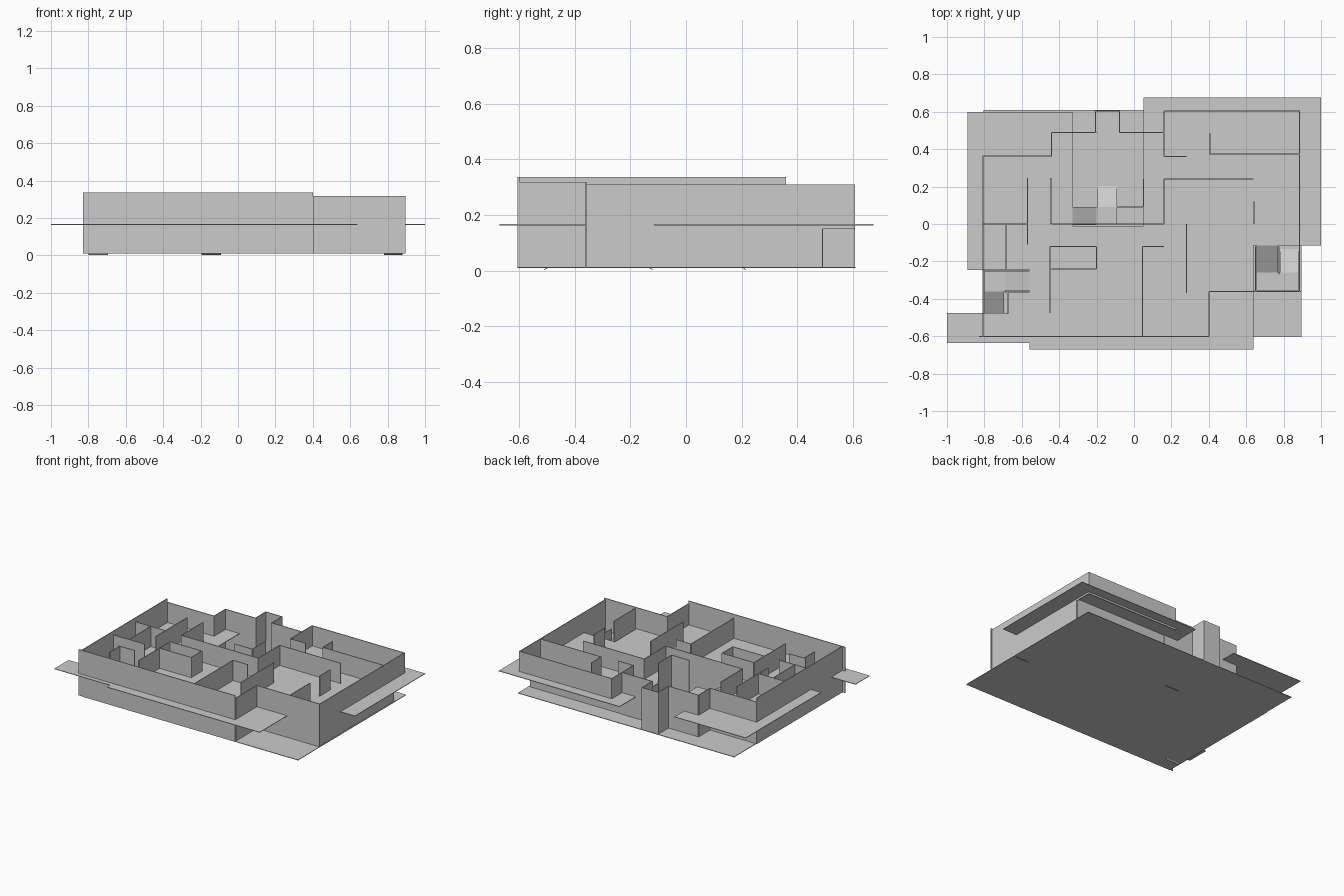
import bpy, bmesh

GROUND, SLAB, TOP, TALL = 0.011, 0.165, 0.31, 0.337
T = 0.006  # wall thickness


def make(name, bm):
    bmesh.ops.recalc_face_normals(bm, faces=bm.faces)
    mesh = bpy.data.meshes.new(name)
    bm.to_mesh(mesh)
    bm.free()
    obj = bpy.data.objects.new(name, mesh)
    bpy.context.collection.objects.link(obj)
    return obj


def add_box(bm, x0, y0, z0, x1, y1, z1):
    verts = bmesh.ops.create_cube(bm, size=1)["verts"]
    for v in verts:
        v.co.x = x1 if v.co.x > 0 else x0
        v.co.y = y1 if v.co.y > 0 else y0
        v.co.z = z1 if v.co.z > 0 else z0


def panels(name, rects, z, t=0.004):
    bm = bmesh.new()
    for x0, y0, x1, y1 in rects:
        add_box(bm, x0, y0, z - t / 2, x1, y1, z + t / 2)
    make(name, bm)


def walls(name, along_x, along_y, z0, z1):
    """along_x: (y, x0, x1); along_y: (x, y0, y1)"""
    bm = bmesh.new()
    h = T / 2
    for y, a, b in along_x:
        add_box(bm, a, y - h, z0, b, y + h, z1)
    for x, a, b in along_y:
        add_box(bm, x - h, a, z0, x + h, b, z1)
    make(name, bm)


def ramp(name, x0, y0, x1, y1, axis, z_lo, z_hi, t=0.003):
    """Thin sloped sheet: z_lo at the low coordinate of axis, z_hi at the high one."""
    bm = bmesh.new()
    add_box(bm, x0, y0, 0, x1, y1, t)
    lo, hi = (x0, x1) if axis == 0 else (y0, y1)
    for v in bm.verts:
        v.co.z += z_lo + (z_hi - z_lo) * (v.co[axis] - lo) / (hi - lo)
    make(name, bm)


# Floors
panels("ground_floor", [(-0.805, -0.605, 0.895, 0.61)], GROUND)
panels("upper_floor", [
    (-0.89, -0.245, -0.33, 0.60),
    (-0.33, -0.245, 0.05, -0.01),
    (-0.56, -0.67, 0.64, -0.245),
    (0.05, -0.245, 0.64, -0.115),
    (0.05, -0.115, 1.0, 0.675),
    (-1.0, -0.635, -0.56, -0.475),
    (-0.675, -0.475, -0.56, -0.36),
], SLAB)

# Outer walls spanning both storeys
walls("front_wall", [(-0.602, -0.83, 0.40)], [], GROUND, TALL)
walls("left_wall", [], [(-0.808, -0.605, 0.36)], GROUND, TALL)
walls("corner_walls", [(-0.36, 0.40, 0.895)], [(0.40, -0.60, -0.36)], GROUND, 0.318)
walls("rear_left_walls",
      [(0.362, -0.81, -0.44), (0.49, -0.44, -0.2), (0.49, -0.08, 0.16)],
      [(-0.442, 0.36, 0.49)], GROUND, TOP)
walls("rear_bay", [(0.605, -0.21, -0.075)],
      [(-0.205, 0.49, 0.605), (-0.078, 0.49, 0.605)], GROUND, TOP)

# Right and rear walls, set back at ground level
walls("right_wall", [], [(0.885, -0.36, 0.485)], GROUND, TOP)
walls("upper_rear_wall", [(0.605, 0.16, 0.888)], [(0.885, 0.485, 0.605)], 0.15, TOP)
walls("lower_rear_wall", [(0.487, 0.16, 0.885)], [], GROUND, SLAB)

# Inner walls spanning both storeys
walls("core_walls",
      [(0.0, -0.44, 0.16), (0.09, -0.09, 0.05), (0.0, -0.81, -0.57)],
      [(0.05, 0.09, 0.24), (0.16, 0.0, 0.24), (0.045, -0.60, -0.12),
       (-0.45, -0.475, -0.12)], GROUND, TOP)

# Upper partitions
walls("upper_partitions",
      [(0.36, 0.16, 0.28), (0.373, 0.405, 0.885), (0.24, 0.16, 0.64),
       (-0.12, 0.045, 0.16), (-0.12, -0.45, -0.2), (-0.24, -0.45, -0.2),
       (-0.245, -0.81, -0.56), (-0.362, -0.69, -0.56)],
      [(0.16, 0.36, 0.605), (0.405, 0.373, 0.485), (0.64, 0.0, 0.12),
       (0.28, -0.37, 0.0), (0.65, -0.36, -0.12), (-0.2, -0.24, -0.12),
       (-0.57, -0.11, 0.245), (-0.445, 0.0, 0.245), (-0.685, -0.245, 0.0),
       (-0.675, -0.48, -0.36)], SLAB, TOP)

# Lower partitions
walls("lower_partitions",
      [(0.24, 0.16, 0.64), (-0.12, -0.45, -0.2), (-0.245, -0.81, -0.56)],
      [(0.16, 0.24, 0.487), (0.65, -0.36, -0.12)], GROUND, SLAB)

# Stair flights and landings
MID = 0.085
ramp("right_stair_lower", 0.78, -0.26, 0.88, -0.12, 1, MID, 0.002)
ramp("right_stair_upper", 0.655, -0.26, 0.77, -0.115, 1, MID, SLAB)
ramp("middle_stair_lower", -0.195, 0.09, -0.09, 0.215, 1, MID, 0.002)
ramp("middle_stair_upper", -0.33, -0.005, -0.20, 0.09, 0, SLAB, MID)
ramp("left_stair_lower", -0.80, -0.51, -0.695, -0.36, 1, 0.002, MID)
ramp("left_stair_upper", -0.69, -0.355, -0.56, -0.25, 0, MID, SLAB)
panels("stair_landings", [
    (0.655, -0.355, 0.88, -0.26),
    (-0.20, 0.0, -0.09, 0.09),
    (-0.80, -0.36, -0.69, -0.25),
], MID)
walls("right_stair_divider", [], [(0.775, -0.27, -0.12)], GROUND, SLAB)
